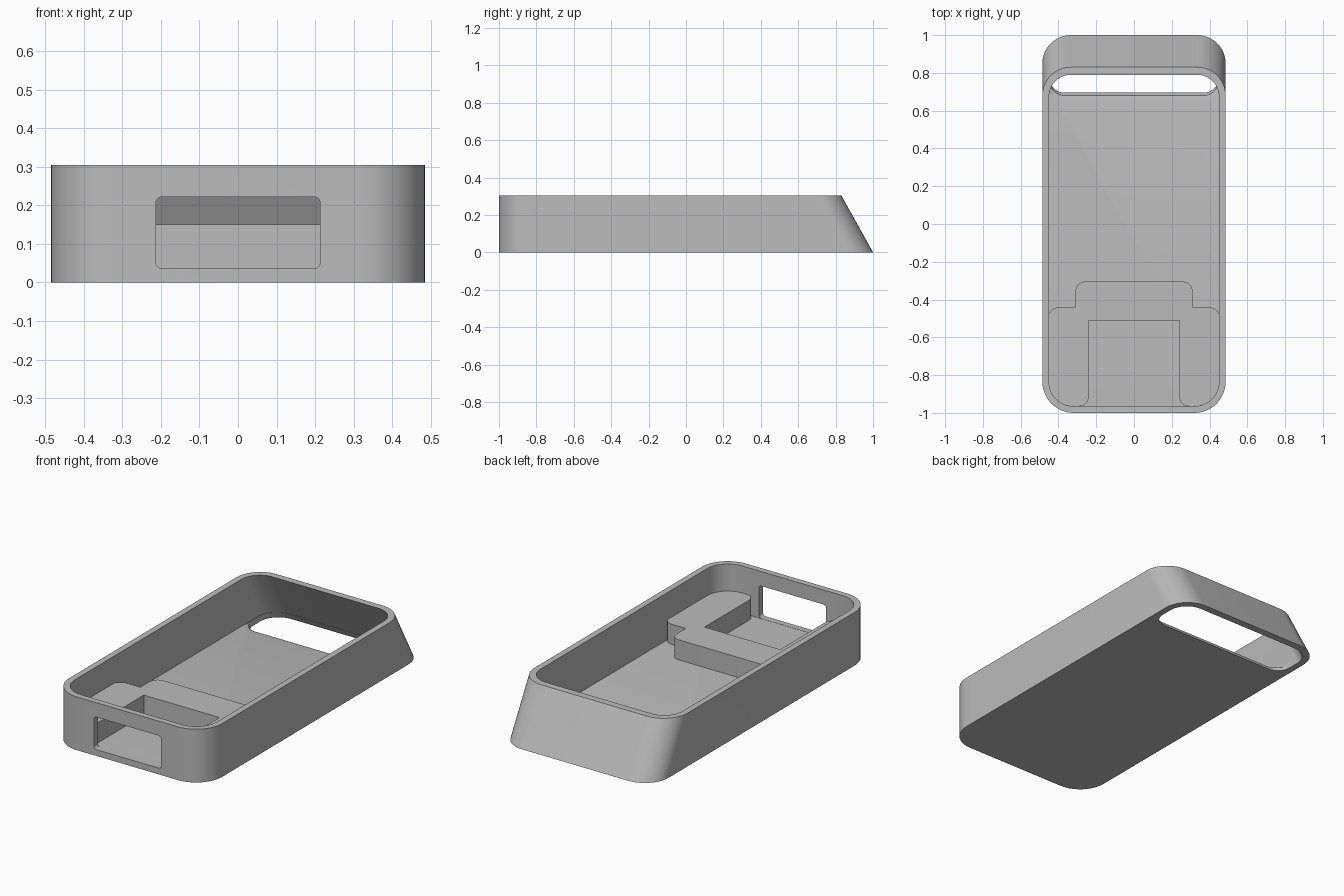
import bpy, bmesh, math

if "Cube" in bpy.data.objects:
    bpy.data.objects.remove(bpy.data.objects["Cube"], do_unlink=True)

grey = bpy.data.materials.new("plain grey")
grey.use_nodes = True
colour = (0.5, 0.5, 0.5, 1)
grey.diffuse_color = colour
grey.node_tree.nodes["Principled BSDF"].inputs["Base Color"].default_value = colour

HEIGHT, WALL, FLOOR = 0.305, 0.035, 0.035
SLOPE = 0.17 / HEIGHT          # lean of the back wall


def rounded(points, steps=12):
    """Outline from (x, y, radius) corners, each filleted along its own two edges."""
    out = []
    for i, (x, y, r) in enumerate(points):
        if r == 0:
            out.append((x, y))
            continue
        px, py, _ = points[i - 1]
        nx, ny, _ = points[(i + 1) % len(points)]
        a = math.hypot(px - x, py - y)
        b = math.hypot(nx - x, ny - y)
        ux, uy, vx, vy = (px - x) / a, (py - y) / a, (nx - x) / b, (ny - y) / b
        for k in range(steps + 1):
            t = math.pi / 2 * k / steps
            s, c = r * (1 - math.sin(t)), r * (1 - math.cos(t))
            out.append((x + ux * s + vx * c, y + uy * s + vy * c))
    return out


def box_outline(hx, y0, y1, r_front, r_back):
    return rounded([(-hx, y0, r_front), (hx, y0, r_front),
                    (hx, y1, r_back), (-hx, y1, r_back)])


def loft(name, rings, cutter=False):
    """Solid through a stack of equal-count rings of 3D points."""
    bm = bmesh.new()
    loops = [[bm.verts.new(p) for p in ring] for ring in rings]
    n = len(loops[0])
    for low, high in zip(loops, loops[1:]):
        for i in range(n):
            j = (i + 1) % n
            bm.faces.new((low[i], low[j], high[j], high[i]))
    bm.faces.new(loops[0][::-1])
    bm.faces.new(loops[-1])
    bmesh.ops.recalc_face_normals(bm, faces=bm.faces)
    mesh = bpy.data.meshes.new(name)
    bm.to_mesh(mesh)
    bm.free()
    mesh.materials.append(grey)
    obj = bpy.data.objects.new(name, mesh)
    bpy.context.collection.objects.link(obj)
    obj.hide_render = cutter
    return obj


def at(outline, z):
    return [(x, y, z) for x, y in outline]


def back(z, inset=0.0):
    return 1 - inset - SLOPE * z


# Tray shell with a leaning back wall
shell = loft("tray_shell", [at(box_outline(0.485, -1, back(z), 0.165, 0.15), z)
                            for z in (0, HEIGHT)])

# Hollow above the floor
hollow = loft("hollow_cutter", [
    at(box_outline(0.485 - WALL, WALL - 1, back(z, 0.04), 0.13, 0.115), z)
    for z in (FLOOR, HEIGHT + 0.05)], cutter=True)

# Opening through the floor at the back, with a shallow chamfered front edge
slot = loft("floor_opening_cutter", [
    at(box_outline(0.448, y, back(z, 0.042), 0.08, 0.115), z)
    for z, y in ((-0.02, 0.705), (0, 0.695), (0.025, 0.68), (0.036, 0.63), (0.05, 0.63))],
    cutter=True)

# Window in the front wall
window_outline = rounded([(-0.213, 0.036, 0.016), (0.213, 0.036, 0.016),
                          (0.213, 0.222, 0.016), (-0.213, 0.222, 0.016)], 5)
window = loft("window_cutter", [[(x, y, z) for x, z in window_outline]
                                for y in (-1.1, -0.93)], cutter=True)

for cutter in (hollow, slot, window):
    mod = shell.modifiers.new(cutter.name, 'BOOLEAN')
    mod.operation, mod.solver, mod.object = 'DIFFERENCE', 'EXACT', cutter

# Apply the cuts and drop the cutters
bpy.context.view_layer.update()
cut = bpy.data.meshes.new_from_object(
    shell.evaluated_get(bpy.context.evaluated_depsgraph_get()))
shell.modifiers.clear()
shell.data = cut
for cutter in (hollow, slot, window):
    bpy.data.objects.remove(cutter, do_unlink=True)

# Raised U-shaped block around the front pocket; its foot sinks into floor and wall
half = [(0.24, -0.51, 0), (0.24, -0.965, 0.05), (0.32, -0.965, 0),
        (0.455, -0.965, 0.135), (0.455, -0.44, 0.06), (0.31, -0.44, 0),
        (0.31, -0.305, 0.05)]
mirrored = [(-x, y, r) for x, y, r in reversed(half)]
block_outline = rounded(half + mirrored, 8)
block = loft("pocket_block", [at(block_outline, z) for z in (FLOOR - 0.01, 0.15)])

# Smooth the round corners, keep edges sharp
bpy.ops.object.select_all(action='DESELECT')
for obj in (shell, block):
    obj.select_set(True)
bpy.context.view_layer.objects.active = shell
bpy.ops.object.shade_smooth_by_angle(angle=math.radians(30))
